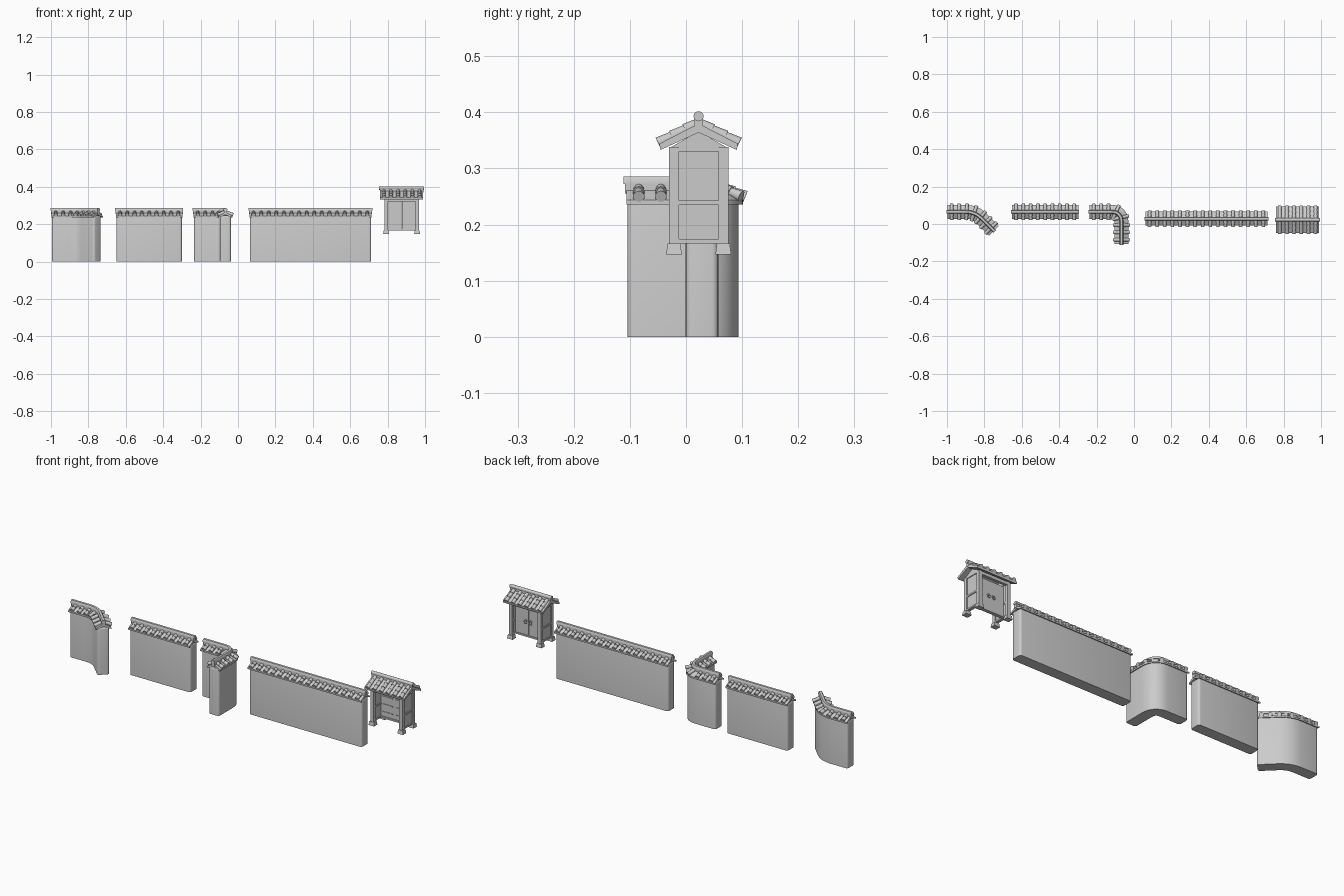
import bpy, bmesh, math
from mathutils import Vector

cube = bpy.data.objects.get("Cube")
if cube:
    bpy.data.objects.remove(cube)

grey = bpy.data.materials.new("plaster grey")
grey.use_nodes = True
colour = (0.6, 0.6, 0.6, 1)
grey.diffuse_color = colour
grey.node_tree.nodes["Principled BSDF"].inputs["Base Color"].default_value = colour


def finish(bm, name):
    bmesh.ops.recalc_face_normals(bm, faces=bm.faces)
    mesh = bpy.data.meshes.new(name)
    bm.to_mesh(mesh)
    bm.free()
    obj = bpy.data.objects.new(name, mesh)
    bpy.context.collection.objects.link(obj)
    mesh.materials.append(grey)
    bpy.ops.object.select_all(action='DESELECT')
    obj.select_set(True)
    bpy.context.view_layer.objects.active = obj
    bpy.ops.object.shade_smooth_by_angle(angle=math.radians(40))
    return obj


def frames(path):
    """Position, tangent and side direction at each path point (mitred)."""
    out = []
    for i, p in enumerate(path):
        before = (p - path[i - 1]).normalized() if i else None
        after = (path[i + 1] - p).normalized() if i + 1 < len(path) else None
        t = ((before or after) + (after or before)).normalized()
        stretch = 1 / t.dot(before or after)
        out.append((p, t, Vector((-t.y, t.x, 0)) * stretch))
    return out


def sweep(bm, path, profile):
    rings = [[bm.verts.new(p + side * o + Vector((0, 0, z))) for o, z in profile]
             for p, t, side in frames(path)]
    n = len(profile)
    for a, b in zip(rings, rings[1:]):
        for i in range(n):
            bm.faces.new((a[i], a[(i + 1) % n], b[(i + 1) % n], b[i]))
    bm.faces.new(rings[0])
    bm.faces.new(rings[-1])


def extend(path, d):
    a = path[0] + (path[0] - path[1]).normalized() * d
    b = path[-1] + (path[-1] - path[-2]).normalized() * d
    return [a] + path[1:-1] + [b]


def bend(start, corner, end, cut):
    """Two straight runs joined by a rounded corner."""
    s, c, e = (Vector((*p, 0)) for p in (start, corner, end))
    a, b = c + (s - c).normalized() * cut, c + (e - c).normalized() * cut
    arc = [a * (1 - t) ** 2 + c * 2 * t * (1 - t) + b * t * t
           for t in (i / 8 for i in range(9))]
    return [s] + arc + [e]


def straight(x0, x1, y):
    return [Vector((x0, y, 0)), Vector((x1, y, 0))]


def rod(bm, a, b, r0, r1, sides=10):
    """Tapered closed cylinder from a to b."""
    d = b - a
    made = bmesh.ops.create_cone(bm, cap_ends=True, segments=sides, radius1=r0,
                                 radius2=r1, depth=d.length)["verts"]
    rot = d.to_track_quat('Z', 'Y')
    for v in made:
        v.co = rot @ v.co + (a + b) / 2


def box(bm, x0, x1, y0, y1, z0, z1, taper=1.0):
    made = bmesh.ops.create_cube(bm, size=1)["verts"]
    for v in made:
        k = taper if v.co.z > 0 else 1
        v.co = Vector(((x0 + x1) / 2 + v.co.x * (x1 - x0) * k,
                       (y0 + y1) / 2 + v.co.y * (y1 - y0) * k,
                       (z0 + z1) / 2 + v.co.z * (z1 - z0)))


def along(path, distance):
    for a, b in zip(path, path[1:]):
        d = (b - a).length
        if distance <= d:
            break
        distance -= d
    t = (b - a).normalized()
    return a + t * distance, Vector((-t.y, t.x, 0))


def tile_rows(path, pitch, reach, top, eave, radius, courses, name):
    """Rows of overlapping barrel tiles down both slopes."""
    bm = bmesh.new()
    total = sum((b - a).length for a, b in zip(path, path[1:]))
    count = round(total / pitch)
    for i in range(count):
        p, side = along(path, (i + 0.5) * total / count)
        for s in (-1, 1):
            hi = p + Vector((0, 0, top))
            lo = p + side * s * reach + Vector((0, 0, eave))
            for k in range(courses):
                rod(bm, hi.lerp(lo, k / courses), hi.lerp(lo, (k + 1) / courses),
                    radius * 0.78, radius)
    return finish(bm, name)


def wall(name, path):
    # Rounded plaster body
    bm = bmesh.new()
    sweep(bm, path, [(-.029, 0), (.029, 0), (.029, .246), (-.029, .246)])
    bmesh.ops.recalc_face_normals(bm, faces=bm.faces)
    edges = [e for e in bm.edges if max(v.co.z for v in e.verts) > .1
             and e.calc_face_angle(0) > 1]
    bmesh.ops.bevel(bm, geom=edges, offset=.011, segments=4, profile=.5, affect='EDGES')
    finish(bm, name + "_body")
    # Sloped tile bed
    bm = bmesh.new()
    sweep(bm, extend(path, .002), [(-.037, .236), (0, .25), (.037, .236),
                                   (.037, .244), (0, .265), (-.037, .244)])
    finish(bm, name + "_roof_bed")
    tile_rows(path, .04, .041, .266, .25, .0105, 2, name + "_barrel_tiles")
    # Ridge with capping
    bm = bmesh.new()
    sweep(bm, extend(path, .005), [(-.008, .255), (.008, .255), (.008, .272), (-.008, .272)])
    sweep(bm, extend(path, .007), [(-.01, .272), (.01, .272), (.01, .28),
                                   (.006, .286), (-.006, .286), (-.01, .28)])
    finish(bm, name + "_ridge")


wall("shallow_corner_wall", bend((-.995, .065), (-.85, .065), (-.75, -.035), .05))
wall("medium_wall", straight(-.65, -.3, .065))
wall("right_angle_wall", bend((-.235, .065), (-.067, .065), (-.067, -.104), .055))
wall("long_wall", straight(.063, .712, .0285))

# Gate frame
cx, cy = .875, .0225
bm = bmesh.new()
feet = bmesh.new()
for sx in (-1, 1):
    for sy in (-1, 1):
        x, y = cx + sx * .083, cy + sy * .044
        box(bm, x - .009, x + .009, y - .009, y + .009, .16, .338)
        box(feet, x - .016, x + .016, y - .014, y + .014, .147, .166, .82)
    x = cx + sx * .083
    for z0, z1 in ((.166, .174), (.235, .243), (.33, .338)):
        box(bm, x - .008, x + .008, cy - .036, cy + .036, z0, z1)
for sy in (-1, 1):
    y = cy + sy * .044
    box(bm, cx - .08, cx + .08, y - .007, y + .007, .322, .338)
finish(bm, "gate_frame")
finish(feet, "gate_feet")

# Side panels and gables
bm = bmesh.new()
for sx in (-1, 1):
    x = cx + sx * .083
    box(bm, x - .004, x + .004, cy - .037, cy + .037, .17, .334)
    sweep(bm, straight(x - .006, x + .006, cy),
          [(-.053, .336), (.053, .336), (0, .366)])
finish(bm, "gate_side_panels")

# Door leaves, cross bars and ring handles
bm = bmesh.new()
rings = bmesh.new()
for sx in (-1, 1):
    a, b = sorted((cx + sx * .001, cx + sx * .076))
    box(bm, a, b, cy + .014, cy + .022, .166, .325)
    for z in (.195, .235, .275, .305):
        box(bm, a + .008, b - .008, cy + .011, cy + .014, z, z + .005)
    hub = Vector((cx + sx * .014, cy + .022, .25))
    rod(rings, hub, hub + Vector((0, .006, 0)), .006, .004)
    hoop = [hub + Vector((.008 * math.sin(k * math.pi / 5), .006,
                          -.008 + .008 * math.cos(k * math.pi / 5))) for k in range(11)]
    for p, q in zip(hoop, hoop[1:]):
        rod(rings, p, q, .0018, .0018, 6)
box(bm, cx - .076, cx + .076, cy + .008, cy + .026, .166, .174)
finish(bm, "gate_doors")
finish(rings, "gate_door_rings")

# Gate roof
line = straight(cx - .115, cx + .115, cy)
bm = bmesh.new()
sweep(bm, line, [(-.068, .333), (0, .364), (.068, .333),
                 (.07, .344), (0, .38), (-.07, .344)])
finish(bm, "gate_roof_bed")
tile_rows(line, .04, .072, .381, .345, .011, 3, "gate_barrel_tiles")
bm = bmesh.new()
sweep(bm, extend(line, .002), [(-.007, .37), (.007, .37), (.007, .388), (-.007, .388)])
rod(bm, Vector((cx - .12, cy, .393)), Vector((cx + .12, cy, .393)), .009, .009, 12)
finish(bm, "gate_ridge")
